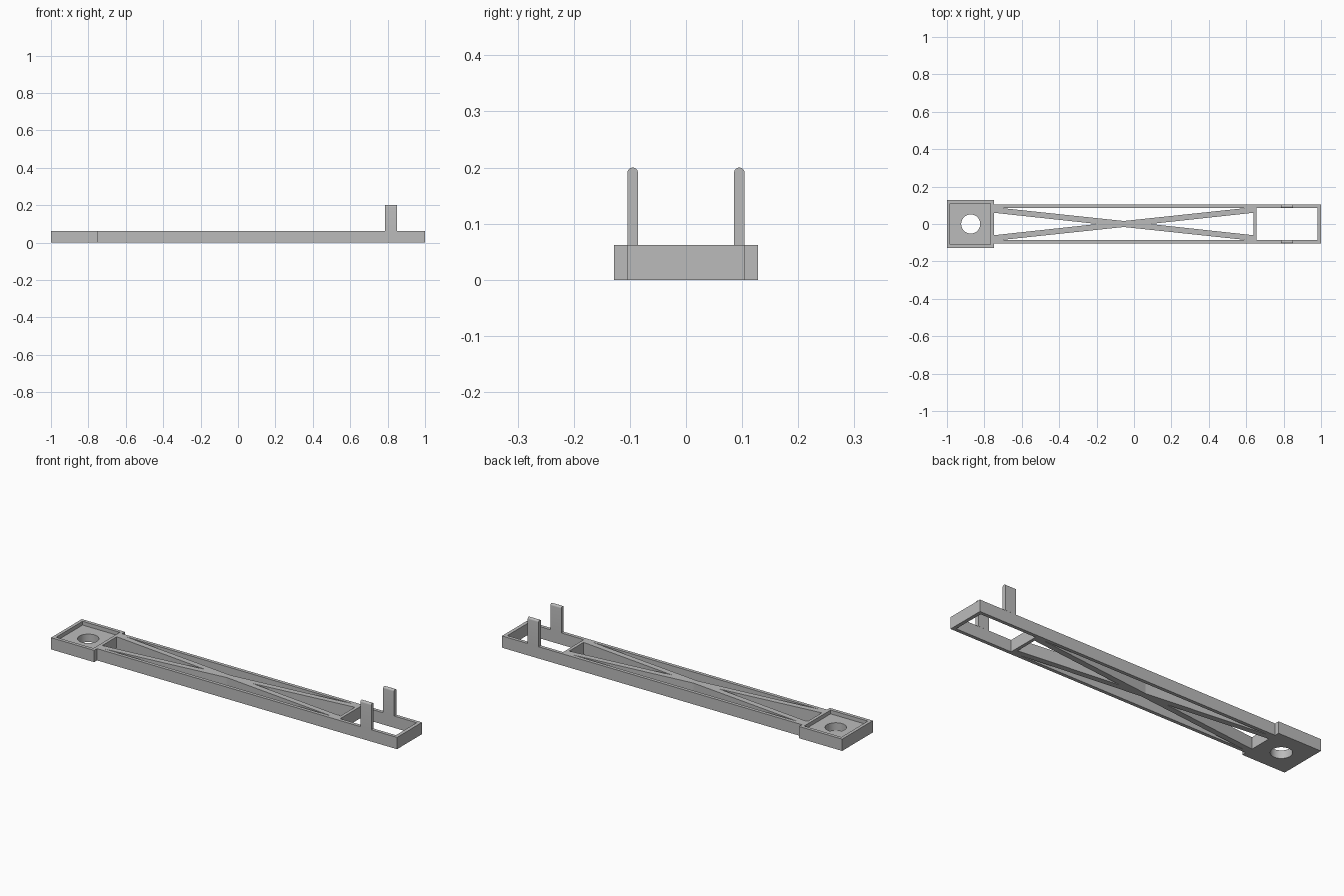
import bpy, bmesh, math
from mathutils import Vector

cube = bpy.data.objects.get("Cube")
if cube:
    bpy.data.objects.remove(cube, do_unlink=True)

GREY = (0.5, 0.5, 0.5, 1.0)
grey = bpy.data.materials.new("plain grey")
grey.use_nodes = True
grey.diffuse_color = GREY
grey.node_tree.nodes["Principled BSDF"].inputs["Base Color"].default_value = GREY

HEIGHT = 0.062
JOINT = -0.749      # where the frame meets the end box
RAIL_OUT, RAIL_IN = 0.104, 0.086


def prism(name, points, direction):
    """Extrude a flat 3D outline along a direction."""
    bm = bmesh.new()
    face = bm.faces.new([bm.verts.new(p) for p in points])
    new = bmesh.ops.extrude_face_region(bm, geom=[face])["geom"]
    verts = [v for v in new if isinstance(v, bmesh.types.BMVert)]
    bmesh.ops.translate(bm, verts=verts, vec=Vector(direction))
    bmesh.ops.recalc_face_normals(bm, faces=bm.faces)
    mesh = bpy.data.meshes.new(name)
    bm.to_mesh(mesh)
    bm.free()
    obj = bpy.data.objects.new(name, mesh)
    obj.data.materials.append(grey)
    bpy.context.collection.objects.link(obj)
    return obj


def slab(name, outline, z0=0.0, z1=HEIGHT):
    return prism(name, [(x, y, z0) for x, y in outline], (0, 0, z1 - z0))


def rect(x0, x1, half):
    return [(x0, -half), (x1, -half), (x1, half), (x0, half)]


def activate(obj):
    bpy.ops.object.select_all(action="DESELECT")
    obj.select_set(True)
    bpy.context.view_layer.objects.active = obj


def cut(target, outline, z0=-0.1):
    """Cut an outline out of a part, from z0 upward."""
    cutter = slab("cutter", outline, z0, 0.2)
    cutter.hide_render = True
    mod = target.modifiers.new("cut", "BOOLEAN")
    mod.operation, mod.solver, mod.object = "DIFFERENCE", "EXACT", cutter
    activate(target)
    bpy.ops.object.modifier_apply(modifier=mod.name)
    bpy.data.objects.remove(cutter, do_unlink=True)


def smooth(obj):
    activate(obj)
    bpy.ops.object.shade_smooth_by_angle(angle=math.radians(30))


# End box with a shallow tray and a round through hole
end_box = slab("end_box", rect(-1, JOINT, 0.128))
cut(end_box, rect(-0.983, -0.766, 0.11), 0.042)
hole = [(-0.873 + 0.051 * math.cos(a), 0.051 * math.sin(a))
        for a in (math.tau * i / 48 for i in range(48))]
cut(end_box, hole)
smooth(end_box)

# Long frame: rails, crossed braces, crossbar and open end
frame = slab("braced_frame", rect(JOINT, 1, RAIL_OUT))
cut(frame, rect(0.656, 0.981, RAIL_IN))
cut(frame, [(JOINT, -0.06), (-0.195, 0), (JOINT, 0.06)])
cut(frame, [(0.639, -0.06), (0.639, 0.06), (0.085, 0)])
for side in (-1, 1):
    cut(frame, [(-0.715, side * RAIL_IN), (0.605, side * RAIL_IN), (-0.055, side * 0.016)])

# Upright tabs with rounded tops
radius = (RAIL_OUT - RAIL_IN) / 2 + 0.0005
for name, side in (("left_tab", 1), ("right_tab", -1)):
    middle = side * 0.095
    arc = [(0.786, middle + radius * math.cos(a), 0.2 - radius + radius * math.sin(a))
           for a in (math.pi * i / 12 for i in range(13))]
    base = [(0.786, middle - radius, HEIGHT), (0.786, middle + radius, HEIGHT)]
    smooth(prism(name, arc + base, (0.064, 0, 0)))
